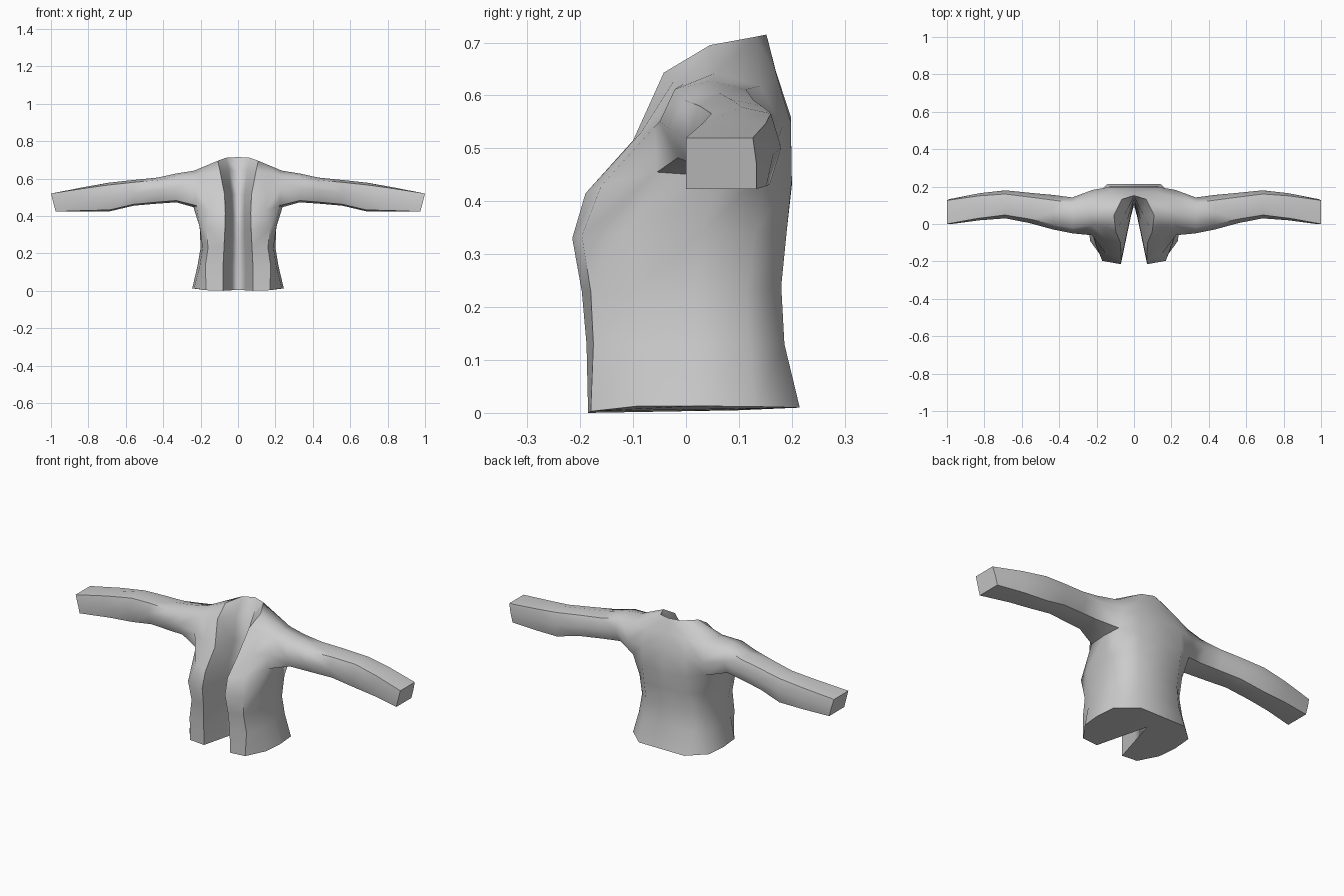
import bpy, bmesh

if "Cube" in bpy.data.objects:
    bpy.data.objects.remove(bpy.data.objects["Cube"])

grey = bpy.data.materials.new("grey cloth")
grey.diffuse_color = (0.6, 0.6, 0.6, 1)
grey.use_nodes = True
grey.node_tree.nodes["Principled BSDF"].inputs["Base Color"].default_value = grey.diffuse_color

# Half of the body: rows from hem to collar, each running
# front edge, chest, front side, side, back side, back, back centre
ROWS = [
    [(.08, -.185, 0), (.17, -.18, .003), (.235, -.09, .013), (.245, .02, .013), (.235, .13, .012), (.14, .215, .01), (0, .215, .01)],
    [(.08, -.188, .13), (.175, -.175, .13), (.205, -.1, .13), (.217, .02, .13), (.205, .12, .13), (.125, .186, .13), (0, .186, .13)],
    [(.075, -.197, .23), (.16, -.18, .23), (.19, -.1, .23), (.2, .02, .23), (.19, .115, .23), (.12, .18, .24), (0, .178, .25)],
    [(.07, -.215, .33), (.17, -.197, .335), (.205, -.11, .34), (.205, .03, .34), (.195, .13, .34), (.125, .19, .34), (0, .188, .34)],
    [(.068, -.19, .415), (.15, -.16, .43), (.222, -.055, .455), (.238, .06, .447), (.222, .15, .455), (.13, .2, .44), (0, .2, .43)],
    [(.072, -.1, .515), (.15, -.085, .53), (.225, -.06, .54), None, (.222, .182, .54), (.13, .198, .55), (0, .198, .56)],
    [(.097, -.042, .643), (.15, -.02, .632), (.22, -.005, .622), (.235, .055, .642), (.22, .14, .618), (.12, .172, .635), (0, .17, .645)],
]
NECK = [(.108, .045, .695)] * 4 + [(.065, .132, .711)] * 2 + [(0, .152, .715)]
ROWS.append(NECK)

# Sleeve sections: x, front y, back y, bottom z, top z, squareness
SLEEVE = [(.33, -.05, .142, .473, .627, 0), (.43, -.03, .155, .466, .605, 0),
          (.56, .005, .167, .455, .592, .1), (.69, .03, .18, .425, .578, .2),
          (.83, .02, .165, .425, .553, .5), (1, 0, .133, .423, .52, 1)]
ROUND = [(.18, .06), (.5, 0), (.82, .06), (1, .5), (.85, .9), (.5, 1), (.15, .9), (0, .5)]
SQUARE = [(0, 0), (.5, 0), (1, 0), (1, .5), (.95, 1), (.5, 1), (0, 1), (0, .5)]

bm = bmesh.new()


def vert(p):
    return bm.verts.new(p) if p else None


# Body shell with the V-shaped opening wall in the first two columns
grid = []
for i, row in enumerate(ROWS):
    z = row[0][2]
    apex = (0, .1 + .052 * z / .715, z + .005 * (i == 0))
    mid = tuple((a + b) / 2 for a, b in zip(apex, row[0]))
    if row is NECK:
        apex, mid = NECK[6], NECK[5]
    grid.append([vert(p) for p in [apex, mid] + row])

for r in range(len(grid) - 1):
    for c in range(8):
        if r in (4, 5) and c in (4, 5):
            continue                      # armhole
        bm.faces.new((grid[r][c], grid[r][c + 1], grid[r + 1][c + 1], grid[r + 1][c]))
bm.faces.new(grid[0][::-1])               # hem cap

# Sleeve grown out of the armhole
ring = [grid[r][c] for r, c in ((4, 4), (4, 5), (4, 6), (5, 6), (6, 6), (6, 5), (6, 4), (5, 4))]
for x, yf, yb, zb, zt, k in SLEEVE:
    new = []
    for (a, b), (sa, sb) in zip(ROUND, SQUARE):
        fy, fz = a + (sa - a) * k, b + (sb - b) * k
        new.append(vert((x - .025 * (1 - fz) * k, yf + (yb - yf) * fy, zb + (zt - zb) * fz)))
    for j in range(8):
        n = (j + 1) % 8
        bm.faces.new((ring[j], ring[n], new[n], new[j]))
    ring = new
bm.faces.new(ring)                        # cuff cap

bmesh.ops.remove_doubles(bm, verts=bm.verts[:], dist=.0005)
bmesh.ops.dissolve_degenerate(bm, dist=.0005, edges=bm.edges[:])
bmesh.ops.recalc_face_normals(bm, faces=bm.faces[:])

# Mirror to the other side
geom = bm.verts[:] + bm.edges[:] + bm.faces[:]
bmesh.ops.mirror(bm, geom=geom, axis='X', merge_dist=.0005)
bmesh.ops.recalc_face_normals(bm, faces=bm.faces[:])

# Smooth cloth with crisp hem, cuffs, collar and front edges
for f in bm.faces:
    f.smooth = True
for e in bm.edges:
    on_centre = all(abs(v.co.x) < .001 for v in e.verts)
    e.smooth = on_centre or e.calc_face_angle(0) < .9

mesh = bpy.data.meshes.new("jacket")
bm.to_mesh(mesh)
bm.free()
mesh.materials.append(grey)
jacket = bpy.data.objects.new("jacket", mesh)
bpy.context.collection.objects.link(jacket)
